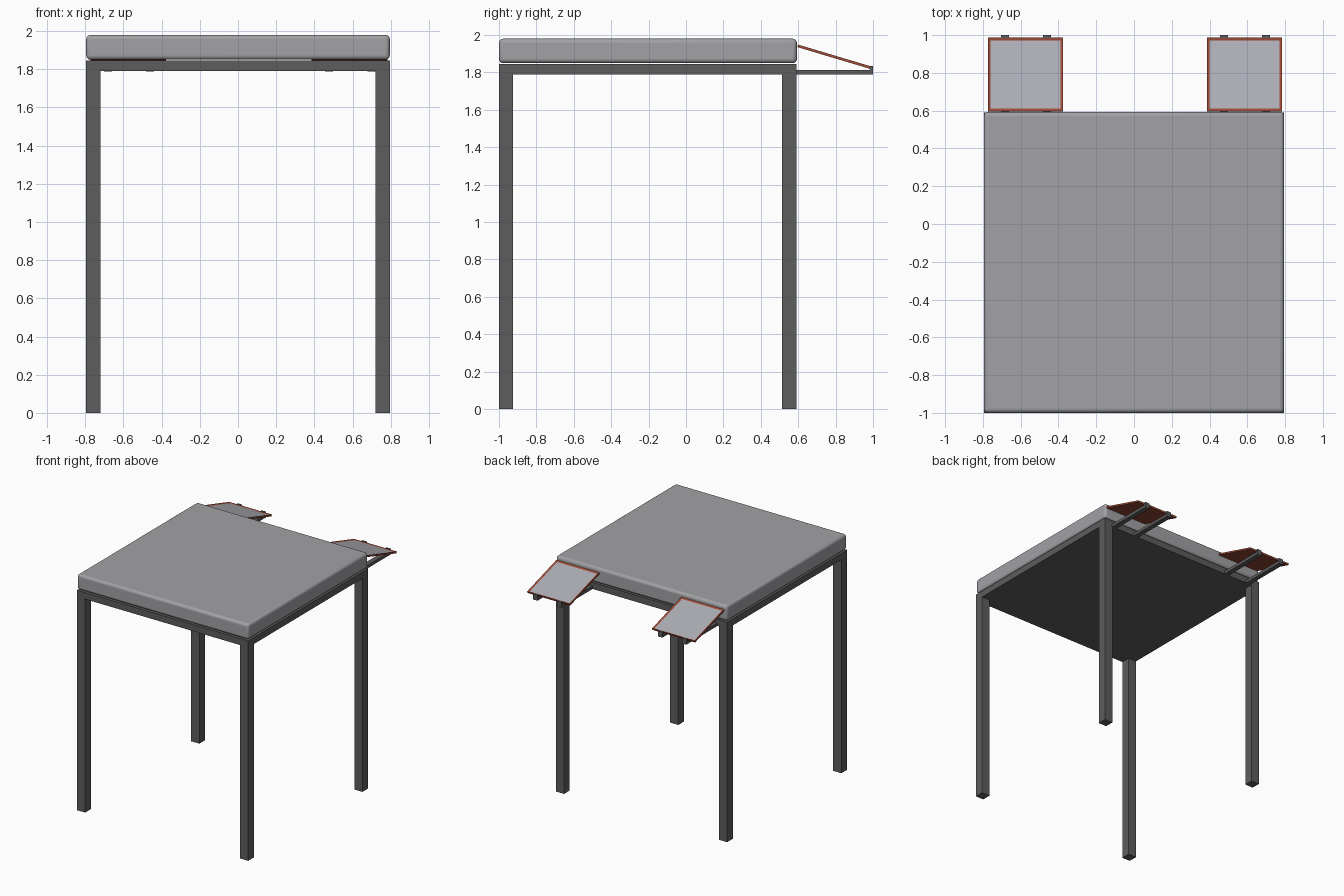
import bpy, bmesh, math
from mathutils import Vector

if "Cube" in bpy.data.objects:
    bpy.data.objects.remove(bpy.data.objects["Cube"])


def material(name, rgb):
    m = bpy.data.materials.new(name)
    m.diffuse_color = (*rgb, 1)
    m.use_nodes = True
    m.node_tree.nodes["Principled BSDF"].inputs["Base Color"].default_value = m.diffuse_color
    return m


CUSHION = material("cushion grey", (0.36, 0.36, 0.38))
PANEL = material("pale panel grey", (0.42, 0.42, 0.47))
FRAME = material("dark grey metal", (0.11, 0.11, 0.11))
RED = material("rust red", (0.36, 0.075, 0.04))


def box(name, lo, hi, mat):
    lo, hi = Vector(lo), Vector(hi)
    bm = bmesh.new()
    bmesh.ops.create_cube(bm, size=1)
    for v in bm.verts:
        v.co = Vector([c * s for c, s in zip(v.co, hi - lo)])
    mesh = bpy.data.meshes.new(name)
    bm.to_mesh(mesh)
    bm.free()
    mesh.materials.append(mat)
    ob = bpy.data.objects.new(name, mesh)
    ob.location = (lo + hi) / 2
    bpy.context.collection.objects.link(ob)
    return ob


HX, Y0, Y1, LEG = 0.795, -1.0, 0.59, 0.076

# Base slab and legs
box("base_slab", (-HX, Y0, 1.79), (HX, Y1, 1.845), FRAME)
for side, x in (("left", -HX), ("right", HX - LEG)):
    for end, y in (("front", Y0), ("back", Y1 - LEG)):
        box(f"{end}_{side}_leg", (x, y, 0), (x + LEG, y + LEG, 1.79), FRAME)

# Rounded cushion, a hair above the slab
cushion = box("cushion", (-HX, Y0, 1.85), (HX, Y1 + 0.003, 1.98), CUSHION)
bev = cushion.modifiers.new("rounding", "BEVEL")
bev.width, bev.segments = 0.022, 4
bpy.context.view_layer.objects.active = cushion
cushion.select_set(True)
bpy.ops.object.shade_smooth_by_angle(angle=math.radians(40))


# Sloping footrest on two bars with end stops
def footrest(side, x):
    w, top, low = 0.397, Vector((0, 0.597, 1.942)), Vector((0, 0.985, 1.826))
    length = (low - top).length
    tilt = math.atan2(low.z - top.z, low.y - top.y)
    plate = box(side + "_footrest", (0, 0, 0), (w, length, 0.014), RED)
    plate.data.materials.append(PANEL)
    bm = bmesh.new()
    bm.from_mesh(plate.data)
    face = max(bm.faces, key=lambda f: f.normal.z)
    bmesh.ops.inset_region(bm, faces=[face], thickness=0.019)
    bmesh.ops.translate(bm, verts=face.verts, vec=(0, 0, -0.006))
    face.material_index = 1
    bm.to_mesh(plate.data)
    bm.free()
    plate.location = (top + low) / 2 + Vector((x + w / 2, 0, 0))
    plate.rotation_euler.x = tilt
    for i, bx in enumerate((x + 0.07, x + 0.292)):
        box(f"{side}_bar_{i + 1}", (bx, Y1 - 0.01, 1.788), (bx + 0.042, 1.0, 1.814), FRAME)
        box(f"{side}_stop_{i + 1}", (bx, 0.984, 1.812), (bx + 0.042, 1.0, 1.835), FRAME)


footrest("left", -0.773)
footrest("right", 0.386)
